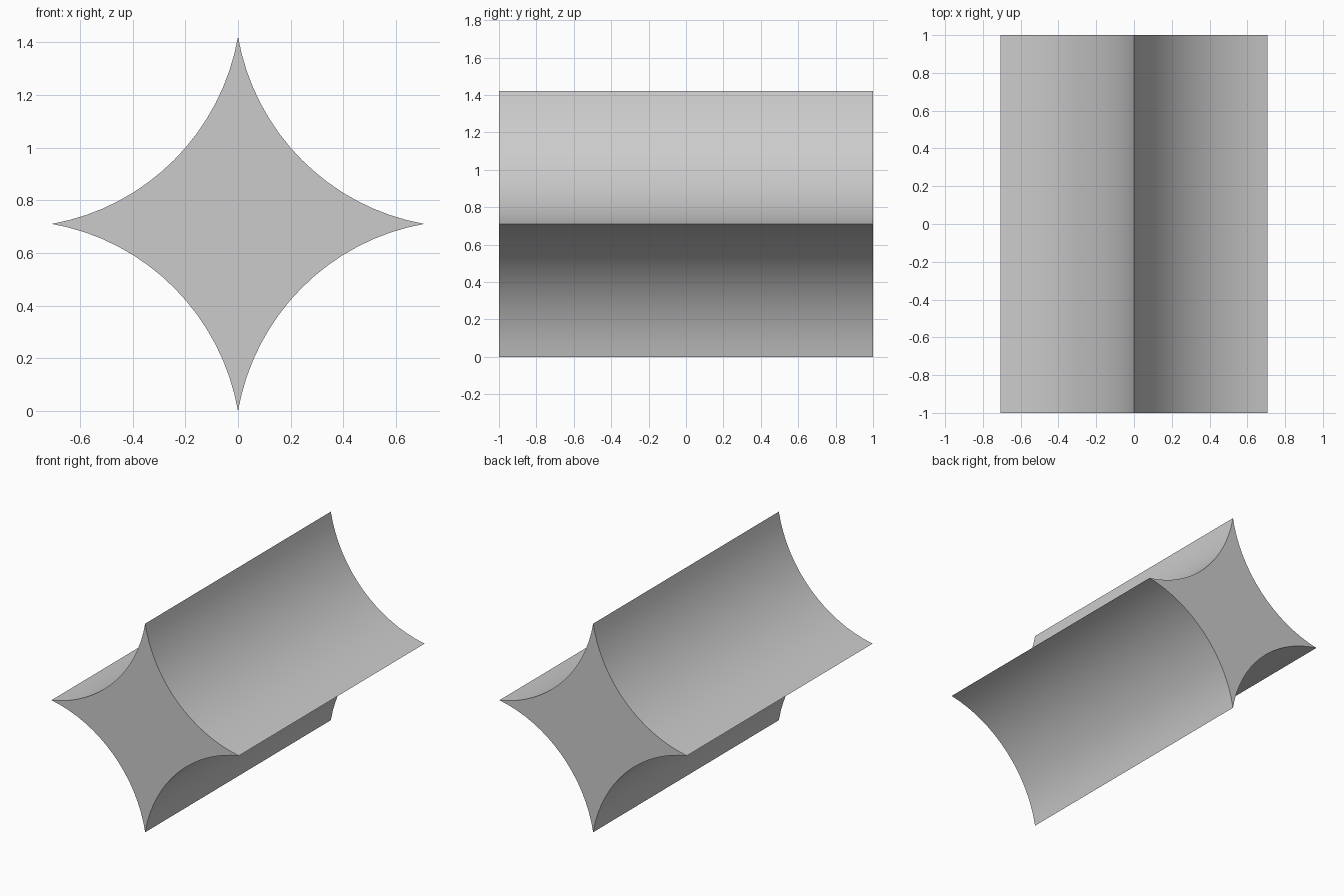
import bpy, bmesh, math
from mathutils import Vector

if "Cube" in bpy.data.objects:
    bpy.data.objects.remove(bpy.data.objects["Cube"])

HALF_W, HALF_H, HALF_L = 0.707, 0.711, 1.0
SEGMENTS = 16
ARC = math.radians(70)  # sweep of each concave side

# Concave arc from the right tip to the top tip, on a unit-tip star
radius = math.sqrt(0.5) / math.sin(ARC / 2)
centre = 0.5 + radius * math.cos(ARC / 2) / math.sqrt(2)
start = math.radians(225) + ARC / 2
arc = []
for i in range(SEGMENTS):
    a = start - ARC * i / SEGMENTS
    arc.append((centre + radius * math.cos(a), centre + radius * math.sin(a)))

# Rotate the arc four times for the whole outline
profile = []
for q in range(4):
    c, s = round(math.cos(q * math.pi / 2)), round(math.sin(q * math.pi / 2))
    profile += [(x * c - z * s, x * s + z * c) for x, z in arc]

# Extrude the star along y
bm = bmesh.new()
face = bm.faces.new([bm.verts.new((x * HALF_W, -HALF_L, z * HALF_H + HALF_H)) for x, z in profile])
ext = bmesh.ops.extrude_face_region(bm, geom=[face], use_keep_orig=True)
new_verts = [g for g in ext["geom"] if isinstance(g, bmesh.types.BMVert)]
bmesh.ops.translate(bm, verts=new_verts, vec=Vector((0, 2 * HALF_L, 0)))
bmesh.ops.recalc_face_normals(bm, faces=bm.faces)
mesh = bpy.data.meshes.new("concave_star_prism")
bm.to_mesh(mesh)
bm.free()

obj = bpy.data.objects.new("concave_star_prism", mesh)
bpy.context.collection.objects.link(obj)
bpy.context.view_layer.objects.active = obj
obj.select_set(True)
bpy.ops.object.shade_smooth_by_angle(angle=math.radians(30))
